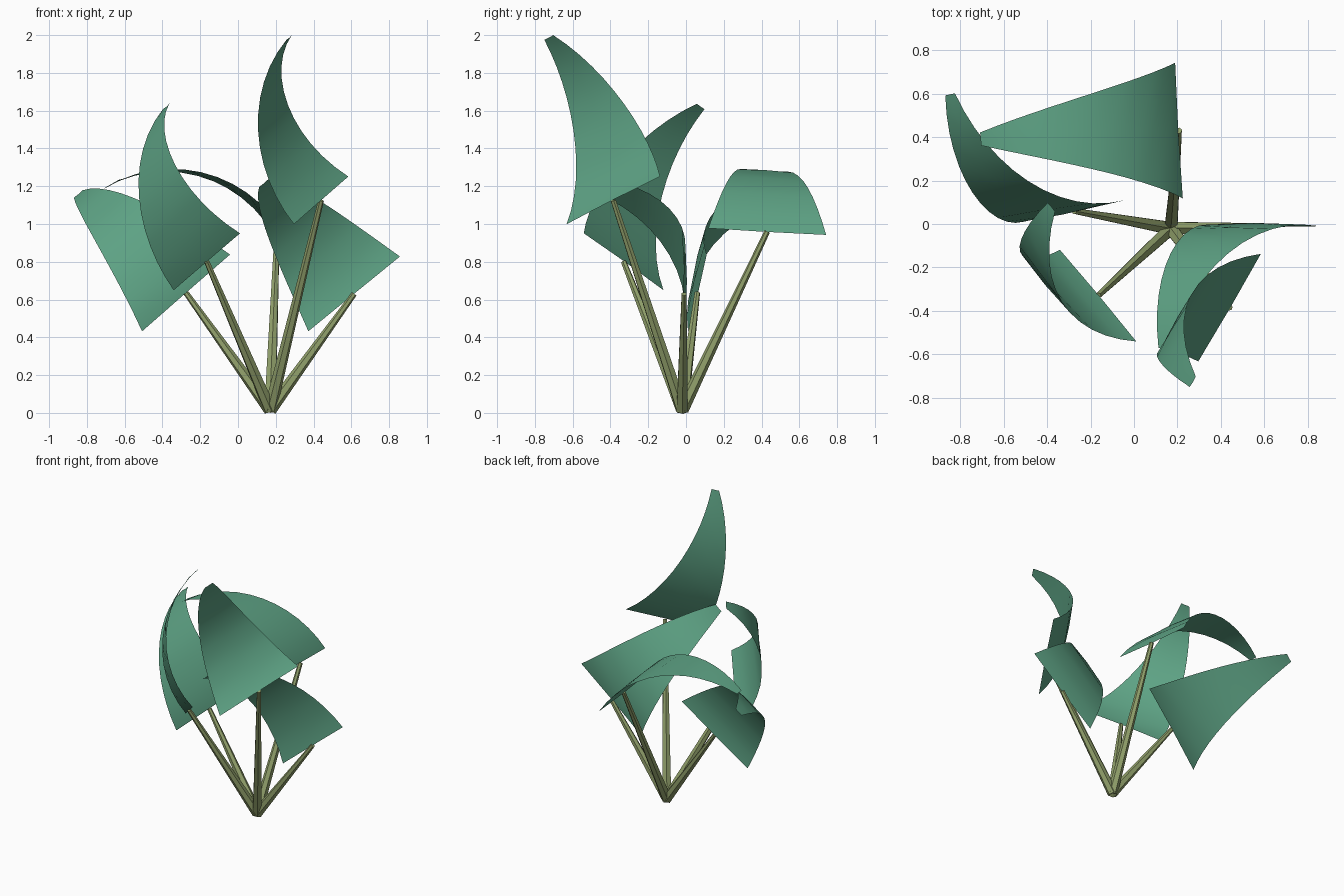
import bpy, math
from mathutils import Vector

cube = bpy.data.objects.get("Cube")
if cube:
    bpy.data.objects.remove(cube)


def material(name, rgb):
    mat = bpy.data.materials.new(name)
    mat.use_nodes = True
    mat.diffuse_color = (*rgb, 1)
    mat.node_tree.nodes["Principled BSDF"].inputs["Base Color"].default_value = (*rgb, 1)
    return mat


LEAF_GREEN = material("leaf_green", (0.11, 0.36, 0.23))
STEM_GREEN = material("stem_olive", (0.29, 0.36, 0.15))

ROOT = Vector((0.17, -0.02, 0.015))
HALF_BASE, HALF_TIP = 0.313, 0.03
CHORD = 0.943
STEPS = 12


def add_object(name, verts, faces, mat):
    mesh = bpy.data.meshes.new(name)
    mesh.from_pydata(verts, [], faces)
    mesh.materials.append(mat)
    obj = bpy.data.objects.new(name, mesh)
    bpy.context.collection.objects.link(obj)
    return obj


def add_stem(name, tip):
    """Tapered six-sided stalk from the shared root to the leaf base."""
    axis = tip - ROOT
    bpy.ops.mesh.primitive_cone_add(
        vertices=6, radius1=0.034, radius2=0.015, depth=axis.length,
        location=(ROOT + tip) / 2,
        rotation=axis.to_track_quat("Z", "Y").to_euler())
    stem = bpy.context.object
    stem.name = name
    stem.data.materials.append(STEM_GREEN)


def add_leaf(name, base, across, along):
    """Tapering blade bent through a quarter circle, with a rippled midrib."""
    side = across.normalized()
    chord = (along - side * along.dot(side)).normalized()
    bulge = chord.cross(side)
    radius = CHORD / math.sqrt(2)
    centre = base + (chord - bulge) * CHORD / 2
    verts, faces = [], []
    for i in range(STEPS + 1):
        t = i / STEPS
        angle = math.radians(-45 + 90 * t)
        out = chord * math.sin(angle) + bulge * math.cos(angle)
        mid = centre + out * radius
        half = HALF_BASE + (HALF_TIP - HALF_BASE) * t
        ripple = out * (0.008 if i % 2 else -0.004) * (1 - 0.5 * t)
        verts += [mid - side * half, mid + ripple, mid + side * half]
    for i in range(STEPS):
        for j in range(2):
            a = i * 3 + j
            faces.append((a, a + 1, a + 4, a + 3))
    leaf = add_object(name, verts, faces, LEAF_GREEN)
    leaf.data.shade_smooth()


# Leaf base point, direction across the blade, direction from base to tip
PLANTS = {
    "right_low": ((0.615, -0.01, 0.63), (0.49, 0, 0.4), (-0.475, -0.56, 0.587)),
    "front_tall": ((0.44, -0.385, 1.125), (0.285, 0.49, 0.25), (-0.16, -0.325, 0.865)),
    "back": ((0.207, 0.43, 0.96), (0.035, -0.62, 0.035), (-0.91, -0.05, 0.23)),
    "front_left": ((-0.165, -0.33, 0.8), (-0.35, 0.42, -0.3), (-0.21, 0.4, 0.82)),
    "left_low": ((-0.275, 0.06, 0.635), (-0.47, -0.1, -0.41), (-0.57, 0.54, 0.53)),
}

for label, (base, across, along) in PLANTS.items():
    add_stem(label + "_stem", Vector(base))
    add_leaf(label + "_leaf", Vector(base), Vector(across), Vector(along))
